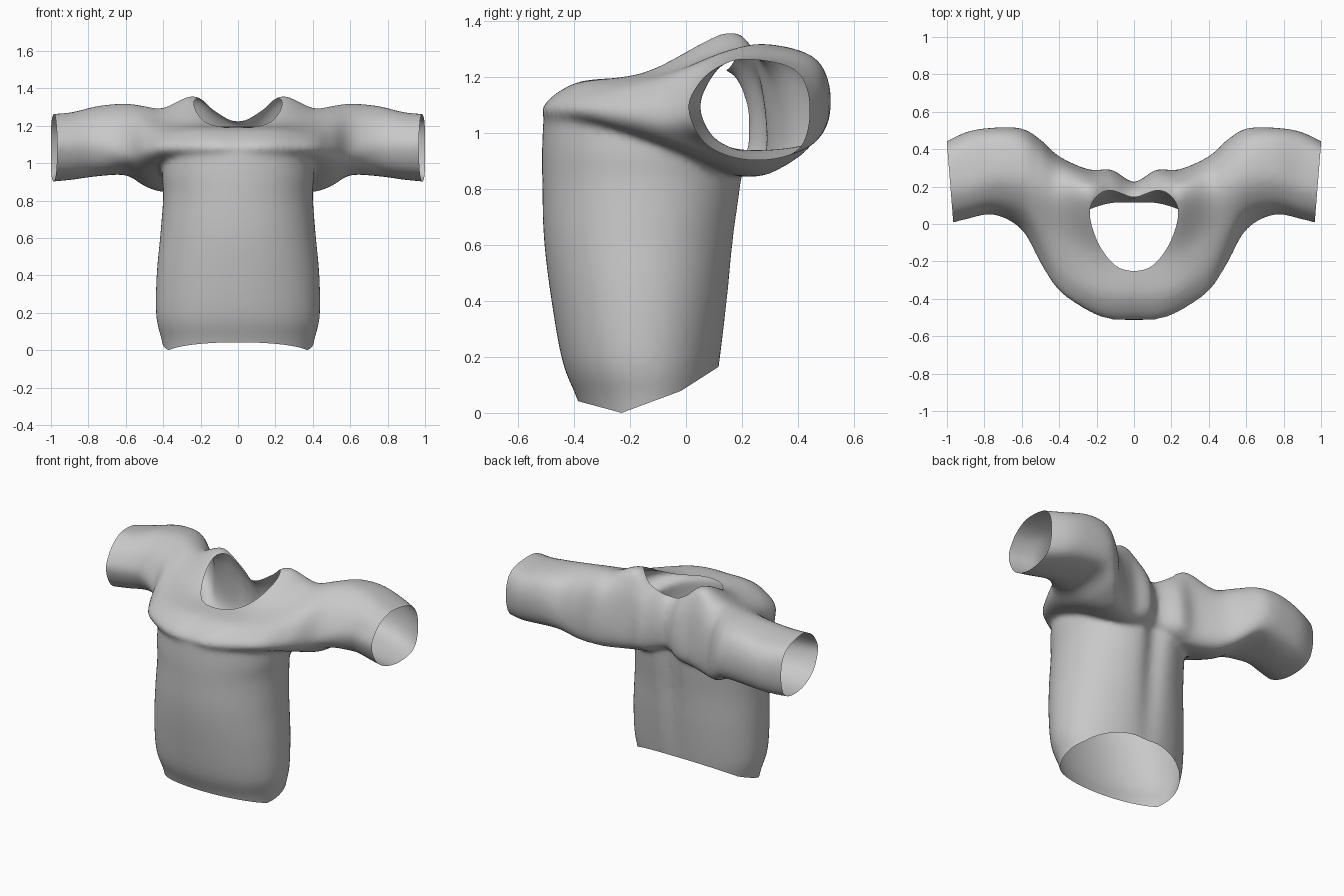
import bpy, bmesh, math
from mathutils import Vector

if "Cube" in bpy.data.objects:
    bpy.data.objects.remove(bpy.data.objects["Cube"])


def spline(pts, steps, closed):
    """Smooth curve through rows of numbers."""
    n, out = len(pts), []
    for i in range(n if closed else n - 1):
        if closed:
            a, b, c, d = (pts[(i + k) % n] for k in (-1, 0, 1, 2))
        else:
            a, b, c, d = (pts[min(max(i + k, 0), n - 1)] for k in (-1, 0, 1, 2))
        for s in range(steps):
            t = s / steps
            out.append([0.5 * (2 * q + (r - p) * t + (2 * p - 5 * q + 4 * r - u) * t * t
                               + (3 * q - p - 3 * r + u) * t ** 3)
                        for p, q, r, u in zip(a, b, c, d)])
    if not closed:
        out.append(list(pts[-1]))
    return out


def loft(bm, rings):
    """Closed skin through equal rings, with end caps."""
    vs = [[bm.verts.new(p) for p in r] for r in rings]
    n = len(vs[0])
    for a, b in zip(vs, vs[1:]):
        for i in range(n):
            j = (i + 1) % n
            bm.faces.new((a[i], a[j], b[j], b[i]))
    bm.faces.new(vs[0])
    bm.faces.new(vs[-1])


bm = bmesh.new()

# Shoulders and sleeves: sections along x
# x, then (y, z) of front edge, chest, collar slope, top, back, underside
stations = [
    (0.00, -.508, 1.06, -.40, 1.175, -.17, 1.20, .11, 1.225, .225, 1.03, .02, .88),
    (0.12, -.505, 1.06, -.40, 1.175, -.17, 1.205, .13, 1.285, .29, 1.02, .08, .86),
    (0.24, -.46, 1.06, -.37, 1.17, -.13, 1.22, .15, 1.36, .29, 1.01, .15, .85),
    (0.40, -.35, 1.06, -.28, 1.145, -.05, 1.22, .17, 1.295, .36, 1.03, .20, .85),
    (0.50, -.205, 1.05, -.15, 1.135, .01, 1.235, .21, 1.305, .45, 1.07, .20, .88),
    (0.60, -.03, 1.04, .01, 1.15, .11, 1.26, .26, 1.318, .51, 1.11, .22, .935),
    (0.75, .05, 1.08, .08, 1.18, .15, 1.26, .27, 1.305, .515, 1.12, .25, .93),
    (0.90, .025, 1.08, .055, 1.17, .12, 1.235, .23, 1.27, .49, 1.11, .24, .91),
    (1.07, -.02, 1.08, .01, 1.16, .09, 1.23, .20, 1.26, .405, 1.08, .22, .895),
]
stations = [(-s[0],) + s[1:] for s in stations[:0:-1]] + stations


def corner(side, end, k):
    """Point on the rounded corner between a side and a top or bottom."""
    return (end[0] + (side[0] - end[0]) * k, side[1] + (end[1] - side[1]) * k)


rings = []
for s in spline(stations, 5, False):
    f, m, n, t, b, d = [(s[i], s[i + 1]) for i in range(1, 13, 2)]
    out = min(max((abs(s[0]) - 0.4) / 0.3, 0), 1)  # 0 on the body, 1 on the sleeve
    loop = [f, m, n, t, corner(b, t, .71 + .06 * out), b, corner(b, d, .84 - .04 * out),
            d, corner(f, d, .50 + .20 * out)]
    rings.append([(s[0], y, z) for y, z in spline(loop, 6, True)])
loft(bm, rings)

# Torso: z, half width, front y, back y
body = [(-.12, .38, -.34, .07), (.04, .405, -.385, .10), (.18, .437, -.44, .125),
        (.40, .435, -.48, .155), (.62, .415, -.507, .18), (.82, .40, -.513, .21),
        (.94, .405, -.514, .22), (1.07, .39, -.508, .20)]
rings = []
for z, w, y0, y1 in spline(body, 5, False):
    ring = []
    for i in range(120):
        a = 2 * math.pi * i / 120
        c, s = math.cos(a), math.sin(a)
        k = 0.95
        x = w * math.copysign(abs(c) ** k, c)
        y = (y0 + y1) / 2 + (y1 - y0) / 2 * math.copysign(abs(s) ** k, s)
        if s > 0:  # fold down the middle of the back
            y -= 0.05 * min(max(z, 0), 1) * math.exp(-(x / 0.07) ** 2)
        ring.append((x, y, z))
    rings.append(ring)
loft(bm, rings)
bmesh.ops.recalc_face_normals(bm, faces=bm.faces)
mesh = bpy.data.meshes.new("shirt")
bm.to_mesh(mesh)
bm.free()
shirt = bpy.data.objects.new("shirt", mesh)
bpy.context.collection.objects.link(shirt)

# Fuse into one cloth skin
fuse = shirt.modifiers.new("fuse", 'REMESH')
fuse.mode = 'VOXEL'
fuse.voxel_size = 0.015
soft = shirt.modifiers.new("soften", 'SMOOTH')
soft.factor = 0.5
soft.iterations = 8
dg = bpy.context.evaluated_depsgraph_get()
skin = bpy.data.meshes.new_from_object(shirt.evaluated_get(dg))
shirt.modifiers.clear()
bm = bmesh.new()
bm.from_mesh(skin)


def trim(point, normal):
    """Open the skin by removing everything beyond a plane."""
    bmesh.ops.bisect_plane(bm, geom=bm.verts[:] + bm.edges[:] + bm.faces[:], dist=1e-5,
                           plane_co=Vector(point), plane_no=Vector(normal), clear_outer=True)


# Sleeve openings and hem
for sx in (-1, 1):
    trim((sx * 1.0, 0.43, 1.08), (sx, -0.08, 0))
trim((0, -0.23, 0), (0, -0.27, -1))
trim((0, -0.23, 0), (0, 0.37, -1))
trim((0, 0.0, 0.09), (0, 0.64, -1))

# Neck opening: half outline, front to back
half = [(0, -.255), (.09, -.23), (.17, -.14), (.22, -.03), (.237, .06),
        (.225, .115), (.18, .165), (.125, .18), (.06, .16), (0, .135)]
polar = [(math.atan2(x, -y), math.hypot(x, y)) for x, y in spline(half, 5, False)]


def neck_radius(x, y):
    a = math.atan2(abs(x), -y)
    for (a0, r0), (a1, r1) in zip(polar, polar[1:]):
        if a <= a1:
            return r0 + (r1 - r0) * (a - a0) / max(a1 - a0, 1e-6)
    return polar[-1][1]


hole = []
for f in bm.faces:
    c = f.calc_center_median()
    if c.z > 1.08 and math.hypot(c.x, c.y) < neck_radius(c.x, c.y):
        hole.append(f)
bmesh.ops.delete(bm, geom=hole, context='FACES')
rim = [v for v in bm.verts if v.is_boundary and v.co.z > 1.08
       and 0.05 < v.co.xy.length < 0.3]
for v in rim:
    k = neck_radius(v.co.x, v.co.y) / v.co.xy.length
    v.co.x *= k
    v.co.y *= k
for _ in range(6):  # even out the collar edge
    new = {}
    for v in rim:
        near = [e.other_vert(v).co for e in v.link_edges if e.is_boundary]
        new[v] = v.co * 0.5 + sum(near, Vector()) / len(near) * 0.5
    for v, co in new.items():
        v.co = co

for f in bm.faces:
    f.smooth = True
    f.material_index = 0
bm.to_mesh(mesh)
bm.free()
bpy.data.meshes.remove(skin)

# Cloth colour
grey = bpy.data.materials.new("grey cloth")
grey.diffuse_color = (0.58, 0.58, 0.58, 1)
grey.use_nodes = True
grey.node_tree.nodes["Principled BSDF"].inputs["Base Color"].default_value = grey.diffuse_color
mesh.materials.clear()
mesh.materials.append(grey)
